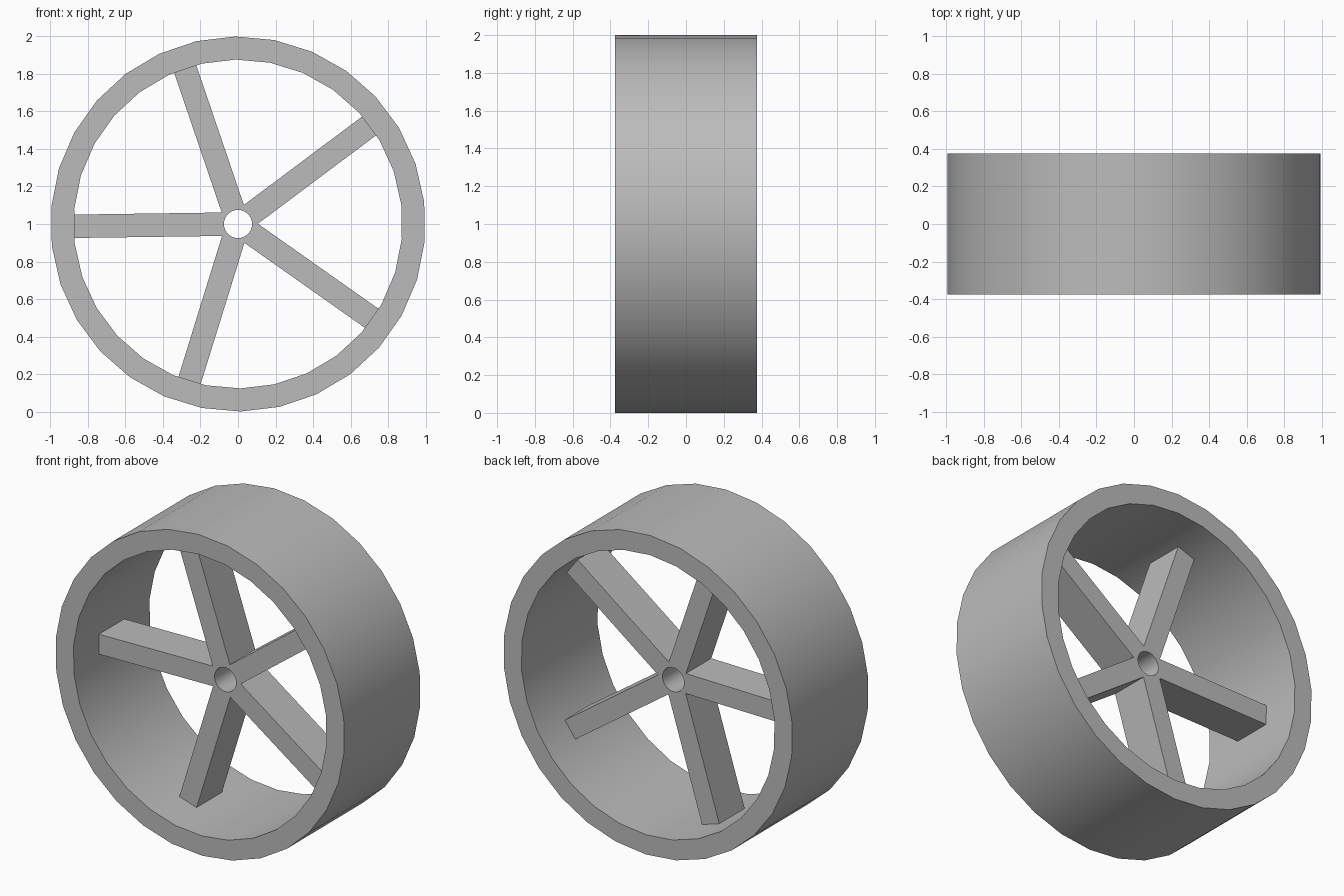
import bpy, bmesh, math
from mathutils import Matrix, Vector

default = bpy.data.objects.get("Cube")
if default:
    bpy.data.objects.remove(default, do_unlink=True)

CENTRE_Z = 1.0
TILT = math.radians(0.8)

# Single grey finish
grey = bpy.data.materials.new("plain_grey")
grey.use_nodes = True
colour = (0.5, 0.5, 0.5, 1)
grey.diffuse_color = colour
grey.node_tree.nodes["Principled BSDF"].inputs["Base Color"].default_value = colour


def polar(radius, angle, y):
    """Point on the wheel plane, angle measured from +x towards +z."""
    return Vector((radius * math.cos(angle), y, CENTRE_Z + radius * math.sin(angle)))


def make_object(name, bm):
    bmesh.ops.recalc_face_normals(bm, faces=bm.faces)
    mesh = bpy.data.meshes.new(name)
    bm.to_mesh(mesh)
    bm.free()
    mesh.materials.append(grey)
    obj = bpy.data.objects.new(name, mesh)
    bpy.context.collection.objects.link(obj)
    return obj


def smooth(obj):
    bpy.ops.object.select_all(action='DESELECT')
    obj.select_set(True)
    bpy.context.view_layer.objects.active = obj
    bpy.ops.object.shade_smooth_by_angle(angle=math.radians(30))


def prism(name, outline, depth):
    """Extrude a closed (radius, angle) outline along y, centred on y = 0."""
    bm = bmesh.new()
    face = bm.faces.new([bm.verts.new(polar(r, a, -depth / 2)) for r, a in outline])
    extruded = bmesh.ops.extrude_face_region(bm, geom=[face], use_keep_orig=True)
    moved = [v for v in extruded["geom"] if isinstance(v, bmesh.types.BMVert)]
    bmesh.ops.translate(bm, verts=moved, vec=(0, depth, 0))
    return make_object(name, bm)


# Rim: rectangular section spun about the axle
def make_rim(outer=1.0, inner=0.877, depth=0.75, sides=30):
    bm = bmesh.new()
    start = math.pi / 2 + TILT
    section = [bm.verts.new(polar(r, start, y)) for r, y in
               ((outer, -depth / 2), (outer, depth / 2), (inner, depth / 2), (inner, -depth / 2))]
    edges = [bm.edges.new((section[i], section[(i + 1) % 4])) for i in range(4)]
    bmesh.ops.spin(bm, geom=section + edges, cent=(0, 0, CENTRE_Z), axis=(0, 1, 0),
                   angle=math.tau, steps=sides, use_merge=True)
    bmesh.ops.remove_doubles(bm, verts=bm.verts, dist=0.0005)
    return make_object("rim", bm)


# Spokes: five bars joined into one star, ends sunk into the rim
def make_spokes(count=5, half_width=0.0625, reach=0.9, depth=0.25):
    outline = []
    step = math.tau / count
    for i in range(count):
        angle = math.pi + TILT + i * step
        spread = math.atan2(half_width, reach)
        outline += [(reach, angle - spread), (reach, angle + spread),
                    (half_width / math.sin(step / 2), angle + step / 2)]
    return prism("spokes", outline, depth)


rim = make_rim()
spokes = make_spokes()

# Axle hole through the middle of the spokes
hole = prism("axle_hole_cutter", [(0.075, math.tau * i / 32) for i in range(32)], 1.0)
hole.hide_render = True
hole.hide_set(True)
cut = spokes.modifiers.new("axle_hole", 'BOOLEAN')
cut.operation = 'DIFFERENCE'
cut.solver = 'EXACT'
cut.object = hole
bpy.context.view_layer.objects.active = spokes
bpy.ops.object.modifier_apply(modifier=cut.name)
bpy.data.objects.remove(hole, do_unlink=True)

smooth(rim)
smooth(spokes)
